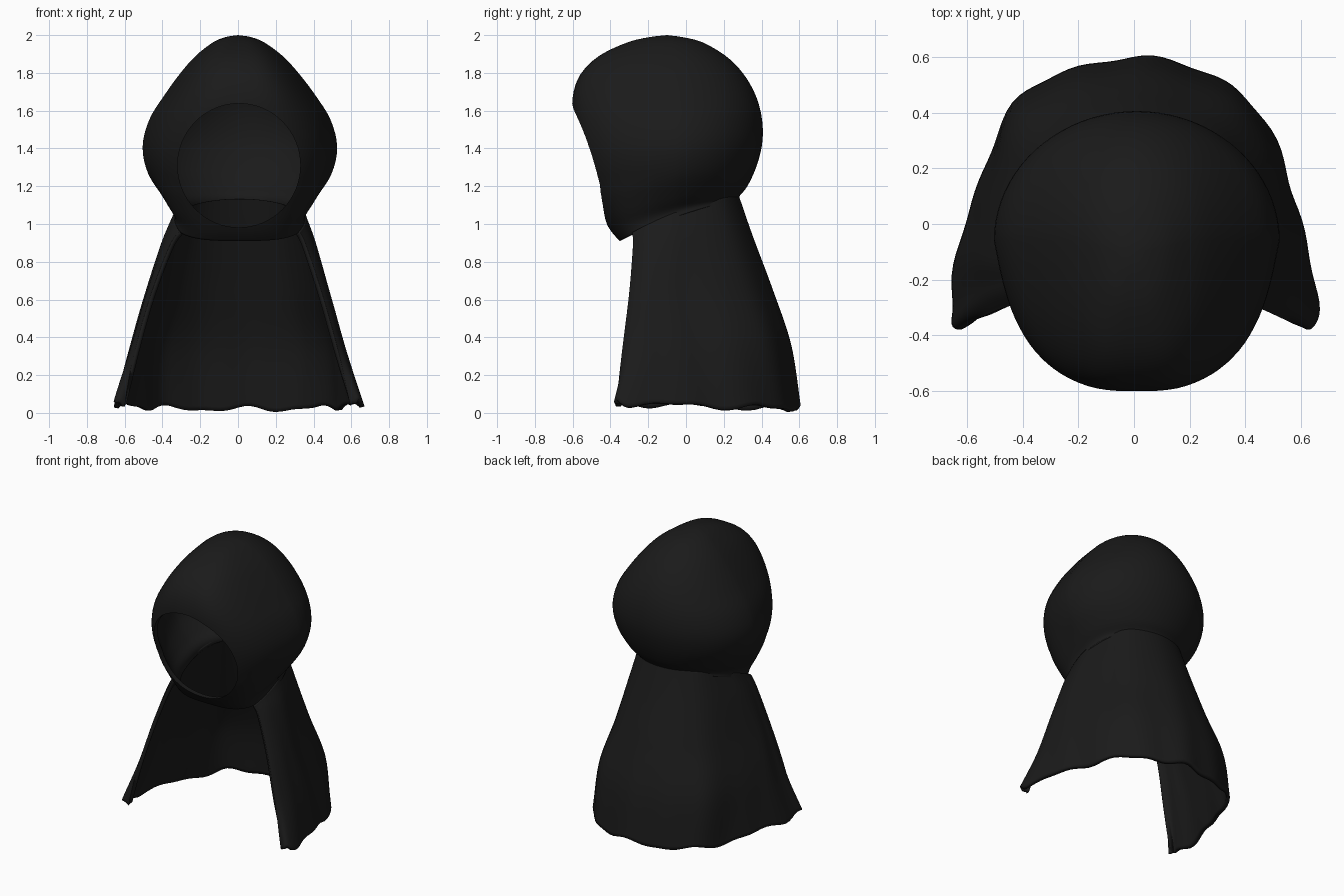
import bpy, bmesh
from math import sin, cos, pi, copysign

if "Cube" in bpy.data.objects:
    bpy.data.objects.remove(bpy.data.objects["Cube"])

cloth = bpy.data.materials.new("black_cloth")
cloth.diffuse_color = (0.0105, 0.0105, 0.0105, 1)
cloth.use_nodes = True
cloth.node_tree.nodes["Principled BSDF"].inputs["Base Color"].default_value = cloth.diffuse_color


def spline(pts, n):
    """Catmull-Rom through pts, n steps per span; points are tuples of any size."""
    out = []
    last = len(pts) - 1
    for i in range(last):
        a, b, c, d = (pts[max(i - 1, 0)], pts[i], pts[i + 1], pts[min(i + 2, last)])
        for k in range(n):
            t = k / n
            out.append(tuple(
                0.5 * (2 * q + (r - p) * t + (2 * p - 5 * q + 4 * r - s) * t * t
                       + (3 * q - p - 3 * r + s) * t ** 3)
                for p, q, r, s in zip(a, b, c, d)))
    out.append(tuple(pts[-1]))
    return out


def loft(name, rows, closed, tip=None):
    bm = bmesh.new()
    grid = [[bm.verts.new(p) for p in row] for row in rows]
    n = len(grid[0])
    for lo, hi in zip(grid, grid[1:]):
        for j in range(n if closed else n - 1):
            k = (j + 1) % n
            bm.faces.new((lo[j], lo[k], hi[k], hi[j]))
    if tip:
        top = bm.verts.new(tip)
        for j in range(n):
            bm.faces.new((grid[-1][j], grid[-1][(j + 1) % n], top))
    me = bpy.data.meshes.new(name)
    bm.to_mesh(me)
    bm.free()
    ob = bpy.data.objects.new(name, me)
    bpy.context.collection.objects.link(ob)
    me.materials.append(cloth)
    return ob


def thicken(ob, thickness, offset):
    m = ob.modifiers.new("thickness", "SOLIDIFY")
    m.thickness, m.offset = thickness, offset


def smooth(ob):
    bpy.ops.object.select_all(action="DESELECT")
    ob.select_set(True)
    bpy.context.view_layer.objects.active = ob
    bpy.ops.object.shade_smooth_by_angle(angle=0.8)


# Hood: tilted rings (front y, front z, back y, back z, half width)
hood_rings = [
    (-.35, .91, .28, 1.13, .35), (-.395, .96, .285, 1.15, .35),
    (-.45, 1.05, .325, 1.20, .405), (-.525, 1.20, .375, 1.31, .485),
    (-.57, 1.37, .405, 1.44, .515), (-.595, 1.53, .40, 1.57, .48),
    (-.60, 1.67, .365, 1.69, .40), (-.56, 1.79, .30, 1.80, .315),
    (-.46, 1.89, .21, 1.89, .23), (-.30, 1.965, .08, 1.965, .13),
    (-.17, 1.993, -.04, 1.993, .055)]
rows = []
for yf, zf, yb, zb, hw in spline(hood_rings, 4):
    mid = -.06 if hw > .2 else (yf + yb) / 2 + (-.06 - (yf + yb) / 2) * hw / .2
    row = []
    for j in range(80):
        a = 2 * pi * j / 80
        c, s = cos(a), sin(a)
        e = 2 / 3.2 if s < 0 else 1          # squarer towards the face
        x = hw * copysign(abs(c) ** e, c)
        if s < 0:                            # and narrowing into a snout
            x *= 1 - .19 * abs(s) ** e * min(1, max(0, (zf - .95) / .25))
        y = mid + (yb - mid) * s if s > 0 else mid - (mid - yf) * abs(s) ** e
        v = (y - yf) / (yb - yf)
        arch = .10 * v * (1 - v) * max(0, 1 - (zf - .9) / .45)
        row.append((x + .01 * min(1, hw / .4), y, zf + (zb - zf) * v + arch))
    rows.append(row)
hood = loft("hood", rows, True, (0, -.1, 2.0))
thicken(hood, .03, -1)

# Face opening cutter
bpy.ops.mesh.primitive_cylinder_add(vertices=64, radius=1, depth=.9,
                                    location=(.005, -.6, 1.31), rotation=(pi / 2, 0, 0))
cutter = bpy.context.object
cutter.name = "face_opening_cutter"
cutter.scale = (.325, .328, 1)
cutter.hide_render = True
cutter.hide_set(True)
cut = hood.modifiers.new("face_opening", "BOOLEAN")
cut.object, cut.operation, cut.solver = cutter, "DIFFERENCE", "EXACT"
smooth(hood)

# Cape: half sections from centre back round to the turned-in front edge (x, y)
# with the height at the back and at the front edge
cape_levels = [
    (1.155, .95, [(0, .265), (.225, .19), (.328, -.03), (.335, -.18), (.31, -.28)]),
    (.95, .88, [(0, .335), (.26, .24), (.38, -.03), (.38, -.20), (.345, -.275)]),
    (.65, .63, [(0, .445), (.32, .32), (.455, -.03), (.465, -.22), (.43, -.295)]),
    (.35, .34, [(0, .54), (.385, .41), (.53, .02), (.55, -.25), (.515, -.33)]),
    (.02, .05, [(0, .585), (.375, .47), (.575, .08), (.65, -.33), (.595, -.355)])]
flat = [(zb, zf) + tuple(v for p in pts for v in p) for zb, zf, pts in cape_levels]
levels = spline(flat, 9)
rows = []
for i, lv in enumerate(levels):
    t = i / (len(levels) - 1)
    pts = [(lv[2 + 2 * k], lv[3 + 2 * k]) for k in range(5)]
    full = [(-x, y) for x, y in pts[:0:-1]] + pts
    sec = spline(full, 12)
    yb, yf = pts[0][1], pts[-1][1]
    row = []
    for j, (x, y) in enumerate(sec):
        u = j / (len(sec) - 1) * 2 - 1
        # soft folds that grow towards a wavy hem
        f = 1 + t ** 1.5 * (.012 * sin(19 * u + .8) + .010 * sin(37 * u)) * (1 - u ** 4)
        if x < 0:
            f += .05 * sin(pi * t) * u * u   # left side hangs a little wider
        v = (yb - y) / (yb - yf)
        z = lv[0] + (lv[1] - lv[0]) * v + .10 * v * (1 - v) * (1 - t) ** 3
        z += .012 * t ** 4 * (sin(23 * u + 1) + .6 * sin(41 * u))
        row.append((x * f + .008 * (1 - t), y * (1 + (f - 1) * (y > 0)), z))
    rows.append(row)
cape = loft("cape", rows, False)
thicken(cape, .025, 0)
smooth(cape)
